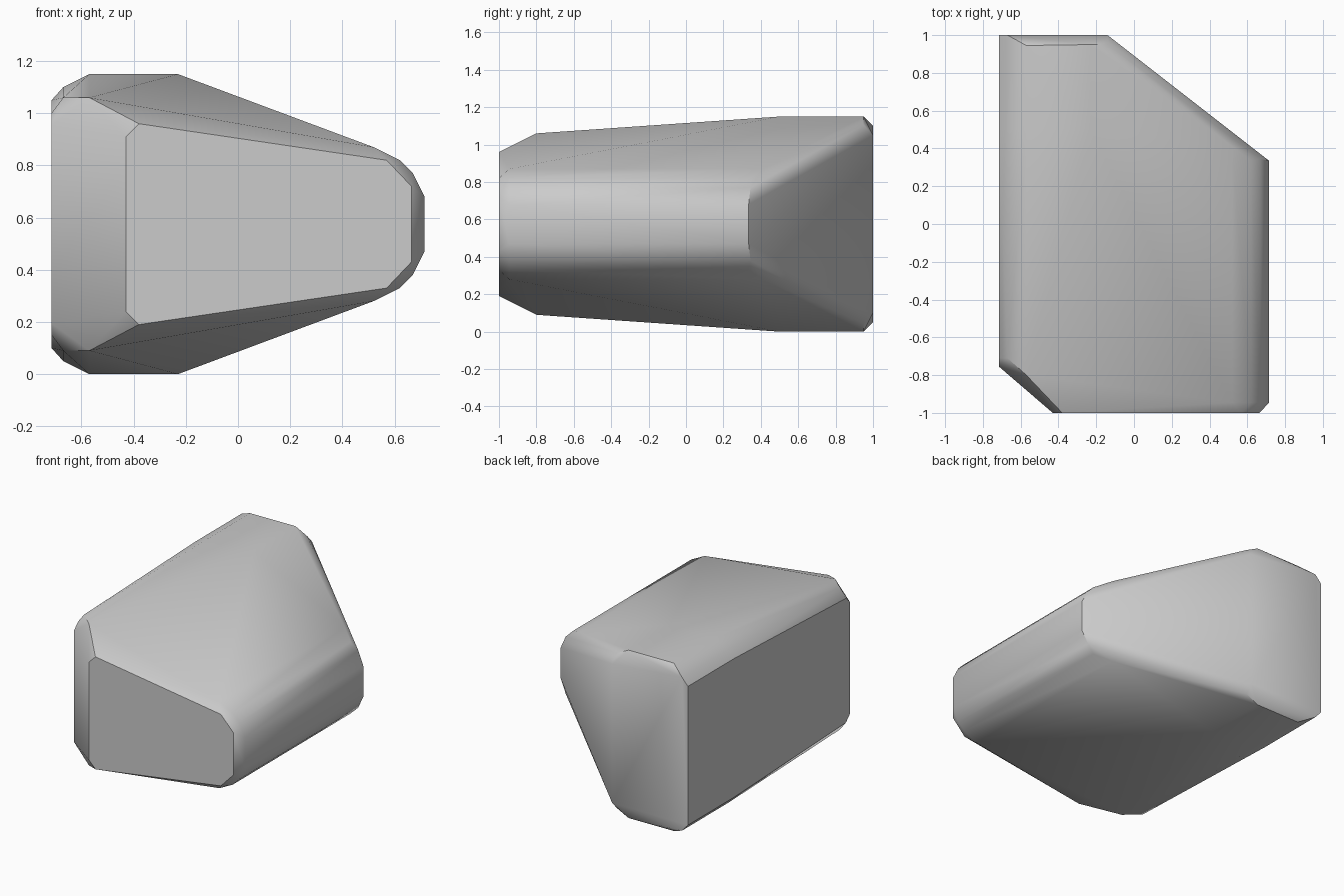
import bpy
import bmesh
import math

# Remove the default object
default_cube = bpy.data.objects.get("Cube")
if default_cube:
    bpy.data.objects.remove(default_cube, do_unlink=True)

MID_HEIGHT = 0.575


def make_material(name, colour):
    material = bpy.data.materials.new(name)
    material.use_nodes = True
    material.diffuse_color = colour
    shader = material.node_tree.nodes.get("Principled BSDF")
    shader.inputs["Base Color"].default_value = colour
    return material


def mirrored_hull(name, upper_corners, material):
    """Wrap a convex skin round the corners and their reflection below mid height."""
    mesh = bpy.data.meshes.new(name)
    bm = bmesh.new()
    for x, y, z in upper_corners:
        bm.verts.new((x, y, z))
        bm.verts.new((x, y, 2 * MID_HEIGHT - z))
    hull = bmesh.ops.convex_hull(bm, input=bm.verts[:])
    unused = [item for item in hull["geom_interior"] if isinstance(item, bmesh.types.BMVert)]
    bmesh.ops.delete(bm, geom=unused, context='VERTS')
    bmesh.ops.dissolve_limit(bm, angle_limit=math.radians(0.5),
                             verts=bm.verts[:], edges=bm.edges[:])
    bmesh.ops.recalc_face_normals(bm, faces=bm.faces[:])
    bm.to_mesh(mesh)
    bm.free()
    mesh.materials.append(material)
    body = bpy.data.objects.new(name, mesh)
    bpy.context.collection.objects.link(body)
    return body


# Slanted corner where the front meets the flat side
front_corner = [
    (-0.715, -0.755, 0.955), (-0.715, -0.71, 1.0), (-0.67, -0.71, 1.06),
    (-0.57, -0.80, 1.06), (-0.38, -1, 0.96), (-0.43, -1, 0.91),
]

# Narrow rounded end, front and rear
narrow_end = [
    (0.57, -1, 0.82), (0.665, -1, 0.72), (0.52, -0.945, 0.87),
    (0.62, -0.945, 0.82), (0.67, -0.945, 0.77), (0.715, -0.945, 0.68),
    (0.52, 0.41, 0.87), (0.62, 0.335, 0.82), (0.67, 0.345, 0.77),
    (0.715, 0.335, 0.68),
]

# Tall rear block: the bevelled long edge repeats at the crest and the back
rear_block = [(-0.14, 0.95, 1.105), (-0.14, 1, 1.05), (-0.23, 0.95, 1.15),
              (-0.23, 0.5, 1.15), (-0.57, 0.945, 1.15)]
for x, z in ((-0.715, 1.05), (-0.67, 1.1)):
    rear_block += [(x, 0.5, z), (x, 1, z)]
rear_block.append((-0.57, 0.5, 1.15))

grey = make_material("plain grey", (0.6, 0.6, 0.6, 1))
body = mirrored_hull("faceted_body", front_corner + narrow_end + rear_block, grey)

# Smooth the shallow bends and keep the strong edges sharp
bpy.ops.object.select_all(action='DESELECT')
body.select_set(True)
bpy.context.view_layer.objects.active = body
bpy.ops.object.shade_smooth_by_angle(angle=math.radians(30))
